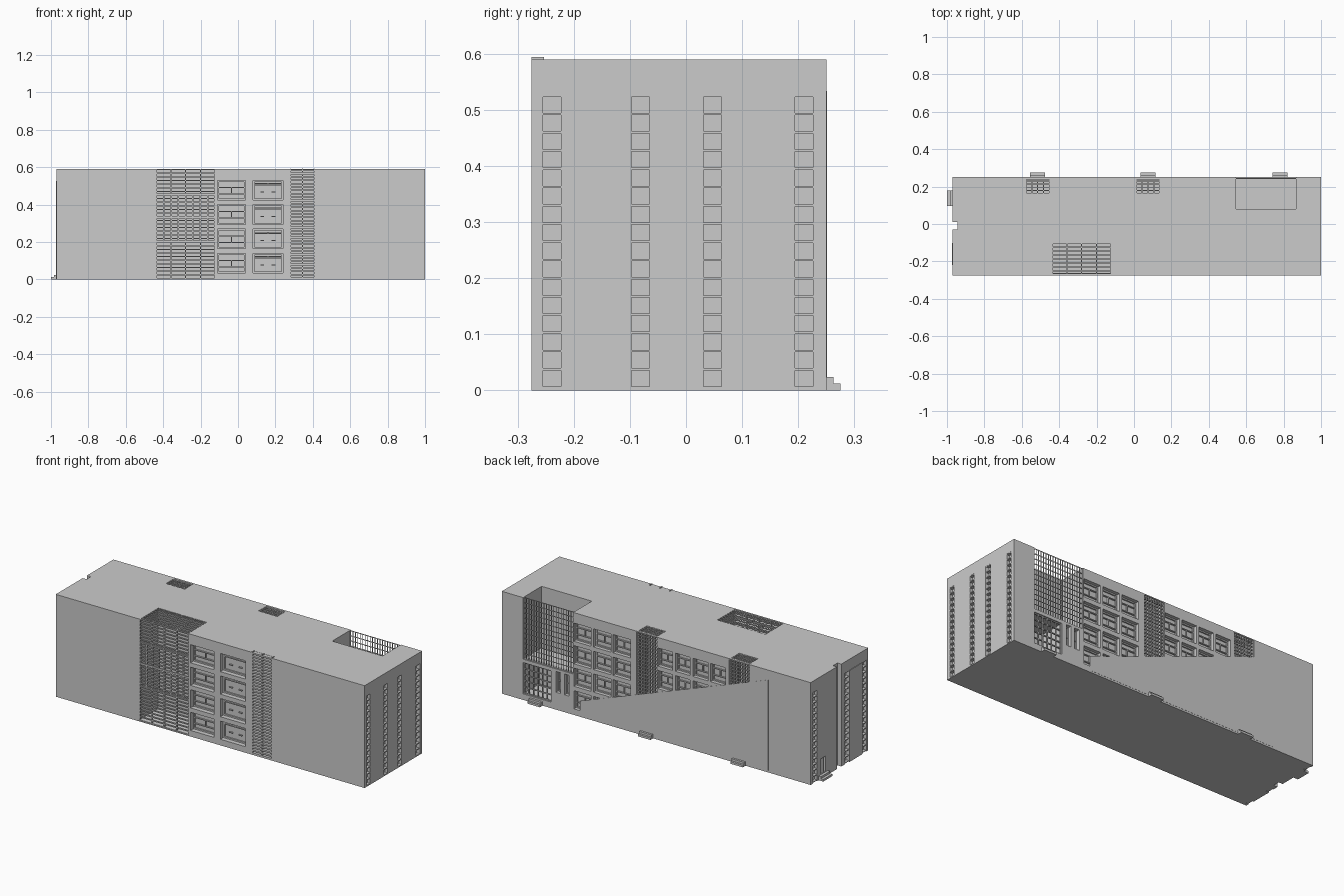
import bpy
import bmesh

old = bpy.data.objects.get("Cube")
if old:
    bpy.data.objects.remove(old, do_unlink=True)

grey = bpy.data.materials.new("concrete grey")
grey.use_nodes = True
grey.diffuse_color = (0.6, 0.6, 0.6, 1)
grey.node_tree.nodes["Principled BSDF"].inputs["Base Color"].default_value = (0.6, 0.6, 0.6, 1)


def boxes(name, specs):
    """One object made of boxes, each given as (x0, x1, y0, y1, z0, z1)."""
    bm = bmesh.new()
    for x0, x1, y0, y1, z0, z1 in specs:
        for v in bmesh.ops.create_cube(bm, size=1)["verts"]:
            v.co.x = x1 if v.co.x > 0 else x0
            v.co.y = y1 if v.co.y > 0 else y0
            v.co.z = z1 if v.co.z > 0 else z0
    mesh = bpy.data.meshes.new(name)
    bm.to_mesh(mesh)
    bm.free()
    mesh.materials.append(grey)
    obj = bpy.data.objects.new(name, mesh)
    bpy.context.collection.objects.link(obj)
    return obj


def spread(a, b, n):
    return [a + (b - a) * i / n for i in range(n + 1)]


def wall_grid(x0, x1, z0, z1, y, cols, rows, t, d=0.008):
    """Upright bars and rails in a plane facing the front or back."""
    h = t / 2
    bars = [(x - h, x + h, y - d / 2, y + d / 2, z0, z1) for x in spread(x0 + h, x1 - h, cols)]
    rails = [(x0, x1, y - d / 2, y + d / 2, z - h, z + h) for z in spread(z0 + h, z1 - h, rows)]
    return bars + rails


def roof_grid(x0, x1, y0, y1, cols, rows, t):
    h = t / 2
    bars = [(x - h, x + h, y0, y1, TOP - 0.006, TOP) for x in spread(x0 + h, x1 - h, cols)]
    return bars + [(x0, x1, y - h, y + h, TOP - 0.006, TOP) for y in spread(y0 + h, y1 - h, rows)]


TOP, LEFT, RIGHT, FRONT, BACK = 0.59, -0.97, 1.0, -0.275, 0.25
ROWS = [0.035, 0.165, 0.295, 0.425]
WIN_H = 0.105
cuts, frames = [], []

# Front windows
for z in ROWS:
    for x0, x1, kind in ((-0.11, 0.04, 0), (0.08, 0.24, 1)):
        cuts.append((x0, x1, FRONT - 0.02, FRONT + 0.035, z, z + WIN_H))
        y = FRONT + 0.03
        frames += wall_grid(x0, x1, z, z + WIN_H, y, 1, 1, 0.008)
        if kind == 0:
            frames += wall_grid(x0, x1, z + 0.03, z + 0.07, y, 2, 1, 0.005)
        else:
            frames += wall_grid(x0, x1, z + 0.078, z + 0.09, y, 2, 1, 0.005)
            frames += [(x0 + s, x0 + s + 0.02, y - 0.008, y, z + 0.04, z + 0.045) for s in (0.04, 0.1)]

# Back windows, omitted where the slanted infill covers them
BACK_X = [0.43, 0.305, 0.18] + [-0.095 - 0.11 * i for i in range(4)]
BACK_X[3:] = [-0.09 - 0.112 * i for i in range(4)]
for z in ROWS:
    for x in BACK_X:
        w = 0.11 if x > 0 else 0.095
        if z + WIN_H > 0.276 - 0.368 * (x + w):
            cuts.append((x, x + w, BACK - 0.03, BACK + 0.02, z, z + WIN_H))
            frames += wall_grid(x, x + w, z, z + WIN_H, BACK - 0.024, 1, 1, 0.007)
            frames += wall_grid(x, x + w, z + 0.03, z + 0.075, BACK - 0.024, 2, 1, 0.005)
for x in (0.57, 0.625):
    cuts.append((x, x + 0.03, BACK - 0.03, BACK + 0.02, 0.1, 0.22))
    frames += wall_grid(x, x + 0.03, 0.1, 0.22, BACK - 0.024, 1, 2, 0.004)
boxes("window_frames", frames)

# Front atrium, back stair shafts, roof terrace, entrance hall and louvre recess
cuts.append((-0.44, -0.12, FRONT - 0.02, -0.1, 0.006, TOP + 0.1))
boxes("atrium_facade", wall_grid(-0.44, -0.12, 0.003, TOP, FRONT + 0.006, 4, 30, 0.006)
      + wall_grid(-0.44, -0.12, 0.2, 0.46, FRONT + 0.01, 8, 2, 0.008))
boxes("atrium_skylight", roof_grid(-0.44, -0.12, FRONT, -0.1, 4, 8, 0.006))
for side, x in (("left", 0.01), ("right", -0.58)):
    cuts.append((x, x + 0.13, 0.16, BACK + 0.02, 0.03, TOP + 0.1))
    boxes(side + "_shaft_facade", wall_grid(x, x + 0.13, 0.03, TOP, BACK - 0.008, 8, 28, 0.004))
    boxes(side + "_shaft_skylight", roof_grid(x, x + 0.13, 0.16, BACK, 4, 5, 0.005))
cuts.append((0.545, 0.865, 0.08, BACK + 0.02, 0.235, TOP + 0.1))
boxes("terrace_screen", wall_grid(0.545, 0.865, 0.235, TOP, 0.243, 20, 12, 0.003, 0.004))
cuts.append((0.685, 0.865, 0.1, BACK + 0.02, 0.035, 0.215))
boxes("entrance_glazing", wall_grid(0.685, 0.865, 0.035, 0.215, 0.24, 6, 5, 0.005))
cuts.append((0.28, 0.41, FRONT - 0.02, FRONT + 0.02, 0.003, TOP + 0.1))
boxes("front_louvres", [(0.28, 0.41, FRONT, FRONT + 0.02, z, z + 0.009) for z in spread(0.003, 0.58, 32)]
      + [(x, x + 0.004, FRONT, FRONT + 0.022, 0, TOP + 0.004) for x in (0.28, 0.343, 0.406)])

# Ladder-like window strips on both ends
STRIP_TOP, DEPTH = 0.527, 0.018
rungs = []
for y in (-0.239, -0.081, 0.047, 0.21):
    y0, y1 = y - 0.019, y + 0.019
    cuts.append((RIGHT - DEPTH, RIGHT + 0.02, y0, y1, 0.003, STRIP_TOP))
    rungs += [(RIGHT - DEPTH, RIGHT - 0.001, y0, y1, z, z + 0.004) for z in spread(0.003, STRIP_TOP - 0.004, 16)]
    rungs += [(RIGHT - DEPTH, RIGHT - 0.001, e, e + 0.003, 0.003, STRIP_TOP) for e in (y0, y1 - 0.003)]
for y in (-0.239, -0.081, 0.21):
    y0, y1 = y - 0.019, y + 0.019
    cuts.append((LEFT - 0.02, LEFT + DEPTH, y0, y1, -0.02, STRIP_TOP))
    rungs += [(LEFT + 0.001, LEFT + DEPTH, y0, y1, z, z + 0.004) for z in spread(0.003, STRIP_TOP - 0.004, 16)]
cuts.append((LEFT - 0.02, LEFT + 0.025, -0.03, 0.01, -0.02, TOP + 0.1))
boxes("end_strip_rungs", rungs)

# End door
cuts.append((LEFT - 0.02, LEFT + 0.015, 0.11, 0.16, 0.026, 0.115))
boxes("end_door_frame", [(LEFT, LEFT + 0.015, y, y + 0.005, 0.026, 0.115) for y in (0.11, 0.133, 0.155)])

# Main block with all openings cut out
body = boxes("building_body", [(LEFT, RIGHT, FRONT, BACK, 0, TOP)])
cutter = boxes("opening_cutter", cuts)
cutter.hide_render = True
mod = body.modifiers.new("openings", "BOOLEAN")
mod.operation, mod.solver, mod.object = "DIFFERENCE", "EXACT", cutter
mod.use_self = True
graph = bpy.context.evaluated_depsgraph_get()
body_mesh = bpy.data.meshes.new_from_object(body.evaluated_get(graph))
body.modifiers.clear()
body.data = body_mesh
bpy.data.objects.remove(cutter, do_unlink=True)

# Slanted infill over the lower back wall
infill = boxes("back_infill", [(-0.7, 0.5, BACK - 0.002, BACK + 0.001, 0.01, 0.5)])
for v in infill.data.vertices:
    if v.co.z > 0.3:
        v.co.z = 0.276 - 0.368 * v.co.x

# Thin end panels
boxes("end_panels", [(RIGHT - 0.002, RIGHT, 0.067, 0.19, 0, STRIP_TOP),
                     (LEFT - 0.003, LEFT, -0.219, -0.101, 0, STRIP_TOP)])

# Two-tier door steps
steps = []
for x in (-0.515, 0.075, 0.78):
    for out, h in ((0.025, 0.012), (0.013, 0.024)):
        steps.append((x - 0.04, x + 0.04, BACK, BACK + out, 0, h))
for out, h in ((0.03, 0.012), (0.015, 0.024)):
    steps.append((LEFT - out, LEFT, 0.095, 0.178, 0, h))
boxes("door_steps", steps)
